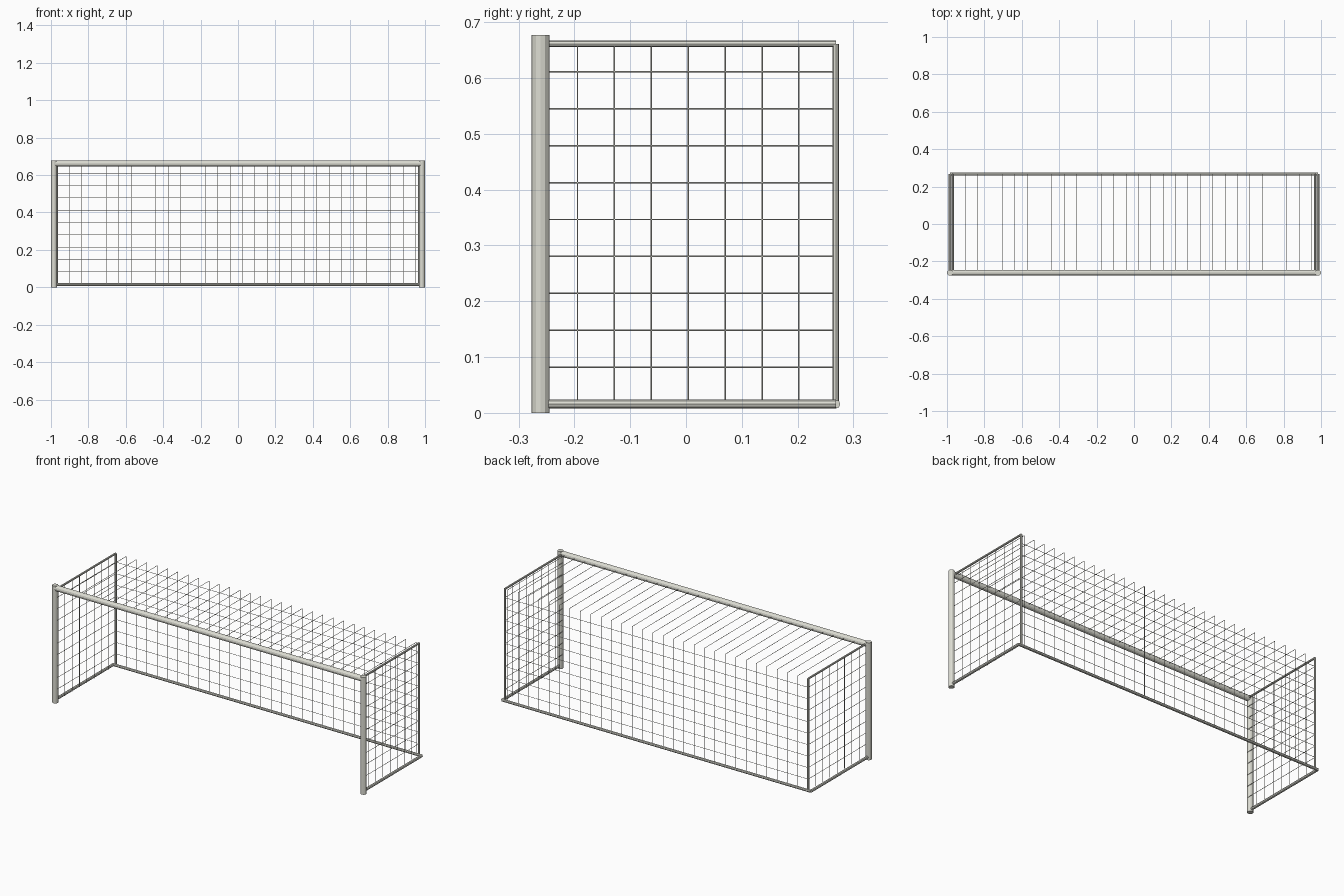
import bpy, bmesh
from mathutils import Vector, Matrix

if "Cube" in bpy.data.objects:
    bpy.data.objects.remove(bpy.data.objects["Cube"])

S = 2 / 7.56                 # built in metres, scaled to a 2 unit width
XP, XN = 3.72, 3.66          # post centres, side frame and net plane
YF, YB = -0.985, 1.015       # front and back planes
ZB, ZT = 0.06, 2.50          # ground bar, top bar
CELL = 0.25                  # net cell

paint = bpy.data.materials.new("pale_paint")
paint.diffuse_color = (0.72, 0.72, 0.65, 1)
paint.use_nodes = True
paint.node_tree.nodes["Principled BSDF"].inputs["Base Color"].default_value = paint.diffuse_color


def add_rod(bm, a, b, r, sides):
    a, b = Vector(a) * S, Vector(b) * S
    d = b - a
    rot = d.to_track_quat('Z', 'Y').to_matrix().to_4x4()
    bmesh.ops.create_cone(bm, cap_ends=True, segments=sides, radius1=r * S, radius2=r * S,
                          depth=d.length, matrix=Matrix.Translation((a + b) / 2) @ rot)


def rods(name, segments, r, sides):
    bm = bmesh.new()
    for a, b in segments:
        add_rod(bm, a, b, r, sides)
    me = bpy.data.meshes.new(name)
    bm.to_mesh(me)
    bm.free()
    me.materials.append(paint)
    ob = bpy.data.objects.new(name, me)
    bpy.context.collection.objects.link(ob)
    return ob


xs = [-XN + CELL * i for i in range(1, 30)]
ys = [YF + CELL * i for i in range(1, 8)]
zs = [ZB + CELL * i for i in range(1, 10)]

# Goal mouth
rods("crossbar", [((-XP, YF, ZT), (XP, YF, ZT))], 0.06, 12)
for side, s in (("left", -1), ("right", 1)):
    p, x = s * XP, s * XN
    rods(side + "_post", [((p, YF, 0), (p, YF, 2.56))], 0.06, 12)
    # Side frame
    rods(side + "_ground_bar", [((p, YF, ZB), (p, YB, ZB))], 0.03, 8)
    rods(side + "_top_bar", [((x, YF, ZT), (x, YB, ZT))], 0.021, 8)
    rods(side + "_back_upright", [((x, YB, ZB), (x, YB, ZT))], 0.021, 8)
    # Side net
    rods(side + "_net",
         [((x, y, ZB), (x, y, ZT)) for y in ys] +
         [((x, YF, z), (x, YB, z)) for z in zs], 0.005, 6)

# Back ground bar
rods("back_ground_bar", [((-XP, YB, ZB), (XP, YB, ZB))], 0.03, 8)

# Back net and roof strings
rods("back_net",
     [((x, YB, ZB), (x, YB, ZT)) for x in xs] +
     [((-XN, YB, z), (XN, YB, z)) for z in zs], 0.005, 6)
rods("roof_net", [((x, YF, ZT), (x, YB, ZT)) for x in xs], 0.005, 6)
